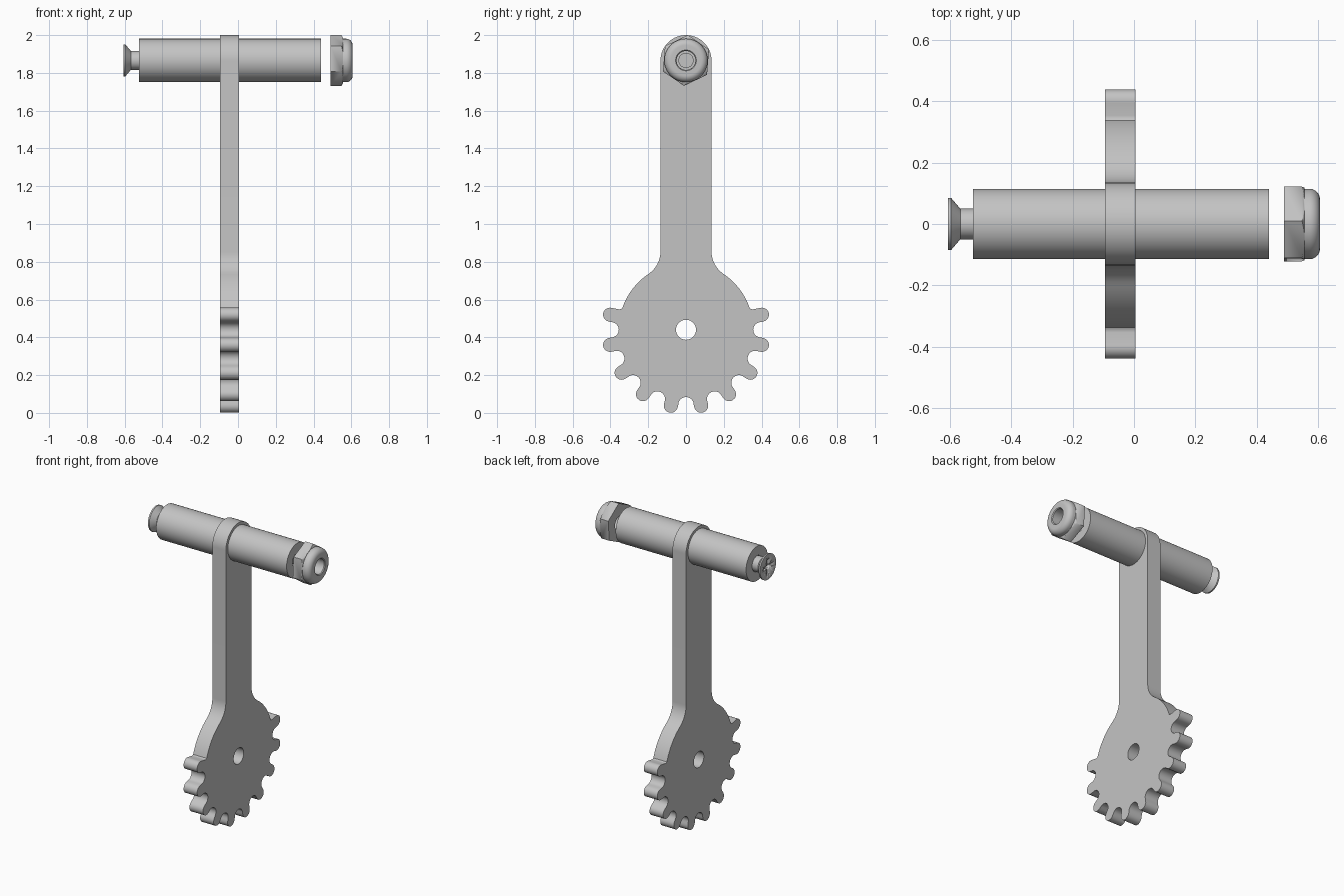
import bpy, bmesh, math
from math import sin, cos, radians as rad

if "Cube" in bpy.data.objects:
    bpy.data.objects.remove(bpy.data.objects["Cube"])

metal = bpy.data.materials.new("plain grey metal")
metal.diffuse_color = (0.55, 0.55, 0.55, 1)
metal.use_nodes = True
metal.node_tree.nodes["Principled BSDF"].inputs["Base Color"].default_value = metal.diffuse_color
AXLE_Z = 1.866


def finish(bm, name, z=0.0, angle=30):
    bmesh.ops.remove_doubles(bm, verts=bm.verts, dist=1e-5)
    bmesh.ops.recalc_face_normals(bm, faces=bm.faces)
    me = bpy.data.meshes.new(name)
    bm.to_mesh(me)
    bm.free()
    me.materials.append(metal)
    me.shade_smooth()
    me.set_sharp_from_angle(angle=rad(angle))
    ob = bpy.data.objects.new(name, me)
    ob.location.z = z
    bpy.context.scene.collection.objects.link(ob)
    return ob


def slab(name, loops, x0, x1, z=0.0):
    """Extrude closed (y, z) outlines along x; later loops are holes."""
    bm = bmesh.new()
    for loop in loops:
        vs = [bm.verts.new((x0, p[0], p[1])) for p in loop]
        for i in range(len(vs)):
            bm.edges.new((vs[i - 1], vs[i]))
    bmesh.ops.triangle_fill(bm, edges=bm.edges[:], use_beauty=True, normal=(1, 0, 0))
    ext = bmesh.ops.extrude_face_region(bm, geom=bm.faces[:], use_keep_orig=True)
    moved = [g for g in ext["geom"] if isinstance(g, bmesh.types.BMVert)]
    bmesh.ops.translate(bm, verts=moved, vec=(x1 - x0, 0, 0))
    return finish(bm, name, z)


def lathe(name, profile, closed=False, n=64):
    """Turn an (x, radius) profile around the axle line."""
    bm = bmesh.new()
    vs = [bm.verts.new((x, 0, r)) for x, r in profile]
    es = [bm.edges.new((a, b)) for a, b in zip(vs, vs[1:])]
    if closed:
        es.append(bm.edges.new((vs[-1], vs[0])))
    bmesh.ops.spin(bm, geom=vs + es, cent=(0, 0, 0), axis=(1, 0, 0),
                   angle=2 * math.pi, steps=n)
    return finish(bm, name, AXLE_Z)


def arc(cy, cz, r, a0, a1, n):
    return [(cy + r * cos(rad(a0 + (a1 - a0) * i / n)),
             cz + r * sin(rad(a0 + (a1 - a0) * i / n))) for i in range(n + 1)]


def boolean(ob, cutter, op):
    m = ob.modifiers.new(op.lower(), 'BOOLEAN')
    m.operation, m.object, m.solver = op, cutter, 'EXACT'
    cutter.hide_render = True
    cutter.hide_set(True)


# Lever with sprocket teeth: right half of the outline, then mirrored
GZ = 0.44


def polar(a, out, side):
    """Point at distance out along the direction a (from straight down), offset sideways."""
    a = rad(a)
    return (out * sin(a) + side * cos(a), GZ - out * cos(a) + side * sin(a))


half = []
for k in range(5):
    for t in range(0 if k == 0 else -90, 91, 15):      # rounded gap
        half.append(polar(22.5 * k, 0.397 - 0.041 * cos(rad(t)), 0.041 * sin(rad(t))))
    for t in range(-90, 91, 15):                       # rounded tooth
        half.append(polar(22.5 * k + 11.25, 0.41 + 0.037 * cos(rad(t)), 0.037 * sin(rad(t))))
half.append(polar(101.25, 0.368, 0.037))
half.append(polar(101.25, 0.359, 0.040))
half += arc(0, GZ, 0.356, 108.5 - 90, 146.1 - 90, 14)  # body
half += arc(0.279, 0.855, 0.144, 236.1, 180, 10)       # fillet into the arm
half += arc(0, 1.865, 0.135, 0, 90, 20)                # rounded top
outline = half + [(-y, z) for y, z in reversed(half) if abs(y) > 1e-6]
slab("toothed_lever", [outline, arc(0, GZ, 0.053, 0, 360, 40)[:-1]], -0.095, 0.005)

# Handle tube
lathe("handle_tube", [(-0.525, 0.052), (-0.525, 0.115), (0.44, 0.115), (0.44, 0.052)], True)

# Countersunk screw with cross recess
screw = lathe("screw", [(-0.607, 0), (-0.607, 0.085), (-0.597, 0.085), (-0.567, 0.05),
                        (-0.50, 0.05), (-0.49, 0.04), (0.40, 0.04), (0.40, 0)])
w, l = 0.012, 0.05
cross = [(l, -w), (l, w), (w, w), (w, l), (-w, l), (-w, w),
         (-l, w), (-l, -w), (-w, -w), (-w, -l), (w, -l), (w, -w)]
boolean(screw, slab("recess_cutter", [cross], -0.65, -0.575, AXLE_Z), 'DIFFERENCE')

# Hexagonal part of the cap nut, corners trimmed by a cone
hexagon = arc(0, 0, 0.135, 25.5, 385.5, 6)[:-1]
nut = slab("nut_hexagon", [hexagon, arc(0, 0, 0.05, 0, 360, 48)[:-1]], 0.49, 0.557, AXLE_Z)
cone = lathe("nut_chamfer_cutter", [(0.45, 0), (0.45, 0.16), (0.536, 0.16),
                                    (0.558, 0.115), (0.60, 0.115), (0.60, 0)])
boolean(nut, cone, 'INTERSECT')

# Rounded collar of the nut
lathe("nut_collar", [(0.55, 0.05), (0.55, 0.115)]
      + arc(0.572, 0.08, 0.035, 90, 0, 10) + [(0.607, 0.055), (0.602, 0.05)], True)
